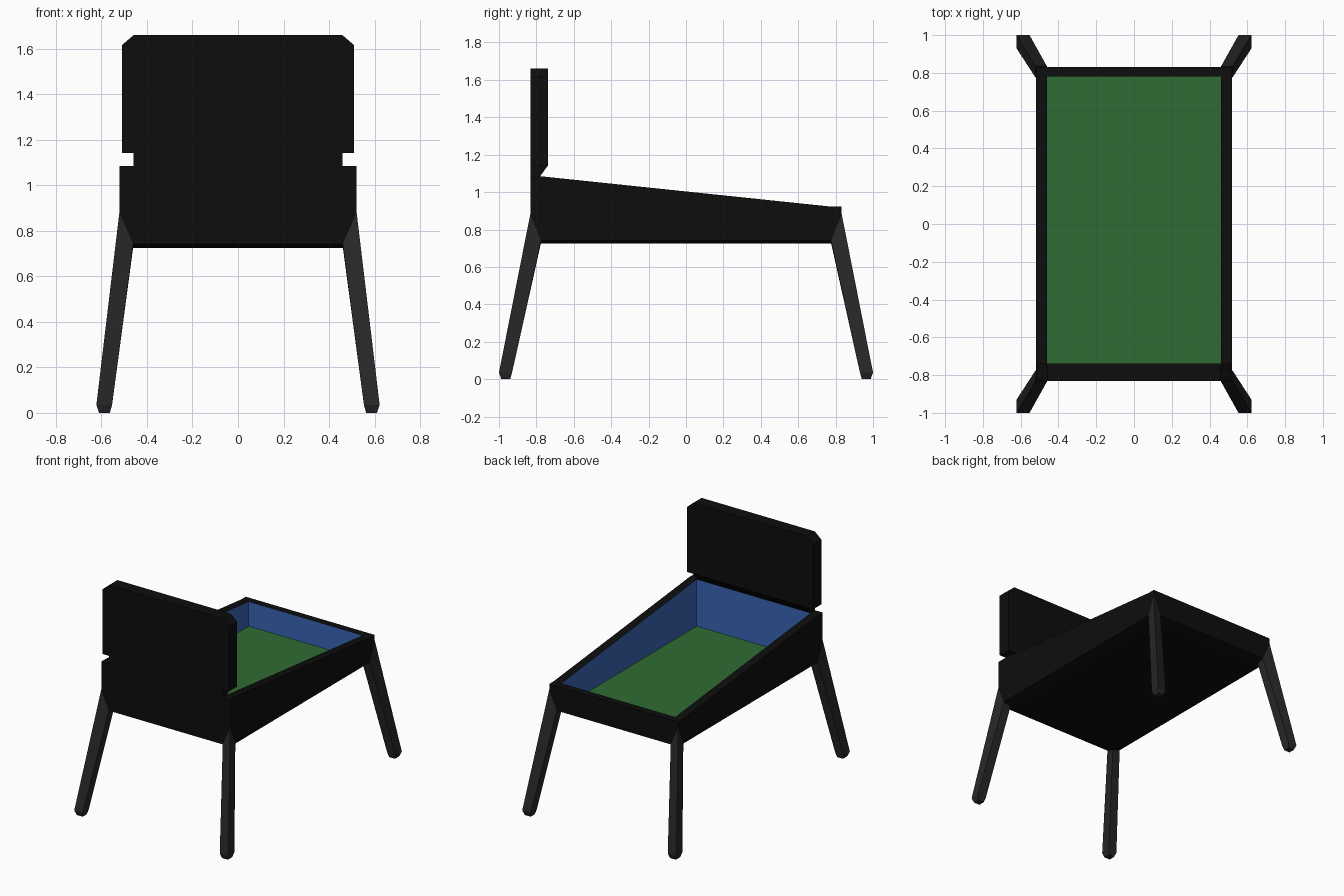
import bpy, bmesh
from mathutils import Vector

if "Cube" in bpy.data.objects:
    bpy.data.objects.remove(bpy.data.objects["Cube"])


def material(name, rgb):
    m = bpy.data.materials.new(name)
    m.diffuse_color = (*rgb, 1)
    m.use_nodes = True
    m.node_tree.nodes["Principled BSDF"].inputs["Base Color"].default_value = m.diffuse_color
    return m


black = material("black", (0.004, 0.004, 0.004))
dark = material("dark_grey", (0.02, 0.02, 0.02))
blue = material("blue", (0.04, 0.13, 0.45))
green = material("green", (0.03, 0.15, 0.035))


def finish(bm, name, *mats):
    bmesh.ops.remove_doubles(bm, verts=bm.verts, dist=1e-5)
    bmesh.ops.recalc_face_normals(bm, faces=bm.faces)
    me = bpy.data.meshes.new(name)
    bm.to_mesh(me)
    bm.free()
    for m in mats:
        me.materials.append(m)
    ob = bpy.data.objects.new(name, me)
    bpy.context.collection.objects.link(ob)
    return ob


def loft(bm, rings, mats=None):
    """Skin a list of equal-length point loops and cap both ends."""
    vs = [[bm.verts.new(p) for p in r] for r in rings]
    n = len(vs[0])
    for k, (a, b) in enumerate(zip(vs, vs[1:])):
        for i in range(n):
            j = (i + 1) % n
            f = bm.faces.new((a[i], a[j], b[j], b[i]))
            f.material_index = mats[k] if mats else 0
    bm.faces.new(vs[0])
    last = bm.faces.new(vs[-1])
    last.material_index = mats[-1] if mats else 0


# Cabinet: open sloping tray with rim, lined walls and a floor
LIP = 0.78


def top(y):
    t = min(max((y + LIP) / (2 * LIP), 0), 1)
    return 1.085 + t * (0.922 - 1.085)


def ring(x, y, z):
    pts = [(-x, -y), (x, -y), (x, -LIP), (x, LIP), (x, y), (-x, y), (-x, LIP), (-x, -LIP)]
    return [(px, py, z(py)) for px, py in pts]


bm = bmesh.new()
loft(bm, [ring(0.46, LIP, lambda y: 0.725),
          ring(0.52, 0.832, lambda y: 0.742),
          ring(0.52, 0.832, top),
          ring(0.46, LIP, top),
          ring(0.46, LIP, lambda y: 0.743)], [0, 0, 0, 1, 2])
bmesh.ops.dissolve_degenerate(bm, dist=1e-5, edges=bm.edges)
finish(bm, "cabinet", black, blue, green)

# Neck joining the cabinet to the upright panel
bm = bmesh.new()
neck = [(-0.832, 1.085), (-0.78, 1.085), (-0.738, 1.142), (-0.832, 1.142)]
loft(bm, [[(x, y, z) for y, z in neck] for x in (-0.46, 0.46)])
finish(bm, "neck", black)

# Upright panel with clipped top corners
bm = bmesh.new()
panel = [(-0.51, 1.142), (0.51, 1.142), (0.51, 1.615), (0.457, 1.66), (-0.457, 1.66), (-0.51, 1.615)]
loft(bm, [[(x, y, z) for x, z in panel] for y in (-0.832, -0.738)])
finish(bm, "upright_panel", black)

# Splayed square legs, pointed where they wrap the cabinet corners
leg = [
    [(0.61, 0.987, 0), (0.563, 0.987, 0), (0.563, 0.94, 0), (0.61, 0.94, 0)],
    [(0.622, 1.0, 0.035), (0.553, 1.0, 0.035), (0.553, 0.93, 0.035), (0.622, 0.93, 0.035)],
    [(0.521, 0.833, 0.88), (0.46, 0.833, 0.742), (0.46, 0.775, 0.73), (0.521, 0.775, 0.742)],
]
for sx, side in ((-1, "left"), (1, "right")):
    for sy, end in ((-1, "front"), (1, "back")):
        bm = bmesh.new()
        loft(bm, [[Vector((x * sx, y * sy, z)) for x, y, z in r] for r in leg])
        finish(bm, f"{end}_{side}_leg", dark)
